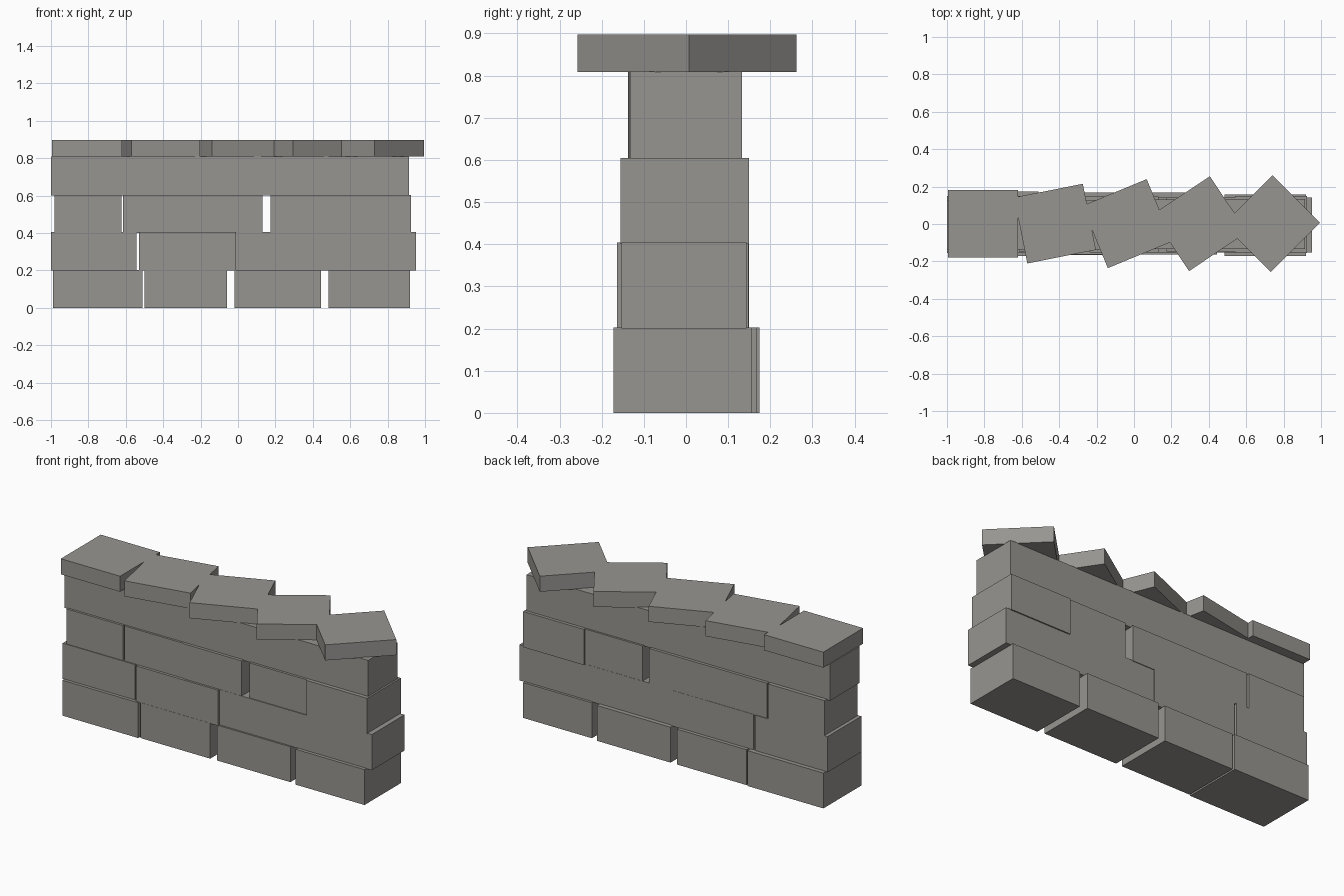
import bpy
from math import radians
from mathutils import Matrix

cube = bpy.data.objects.get("Cube")
if cube:
    bpy.data.objects.remove(cube, do_unlink=True)

# One stone grey for the whole wall
stone = bpy.data.materials.new("stone_grey")
stone.use_nodes = True
grey = (0.31, 0.30, 0.28, 1)
stone.diffuse_color = grey
stone.node_tree.nodes["Principled BSDF"].inputs["Base Color"].default_value = grey


def block(name, x, y, z, turn=0):
    """Box spanning the three (low, high) ranges, turned about its own centre."""
    spans = (x, y, z)
    centre = [(a + b) / 2 for a, b in spans]
    size = [b - a for a, b in spans]
    bpy.ops.mesh.primitive_cube_add(size=1)
    ob = bpy.context.object
    ob.name = ob.data.name = name
    ob.data.transform(Matrix.Rotation(radians(turn), 4, 'Z') @ Matrix.Diagonal((*size, 1)))
    ob.location = centre
    ob.data.materials.append(stone)


# Courses: height range, then each stone's left, right, front and back
courses = {
    "bottom_course": ((0, 0.202), [
        (-0.99, -0.51, -0.172, 0.174), (-0.50, -0.06, -0.165, 0.168),
        (-0.02, 0.445, -0.163, 0.168), (0.485, 0.92, -0.172, 0.157)]),
    "second_course": ((0.2, 0.404), [
        (-1.0, -0.542, -0.154, 0.15), (-0.53, -0.01, -0.164, 0.148),
        (-0.01, 0.953, -0.153, 0.143)]),
    "third_course": ((0.4, 0.604), [
        (-0.98, -0.623, -0.15, 0.15), (-0.615, -0.235, -0.148, 0.146),
        (-0.235, 0.13, -0.152, 0.147), (0.175, 0.54, -0.148, 0.142),
        (0.54, 0.925, -0.155, 0.15)]),
}
for course, (height, stones) in courses.items():
    for i, (left, right, front, back) in enumerate(stones):
        block(f"{course}_stone_{i + 1}", (left, right), (front, back), height)

# Single long beam stone under the caps
block("top_course", (-1.0, 0.915), (-0.135, 0.13), (0.6, 0.81), 0.15)

# Cap stones, each twisted a little further than the last
for i in range(5):
    x = -0.808 + 0.386 * i
    block(f"cap_stone_{i + 1}", (x - 0.187, x + 0.187), (-0.178, 0.182),
          (0.808, 0.897), 11.25 * i)
